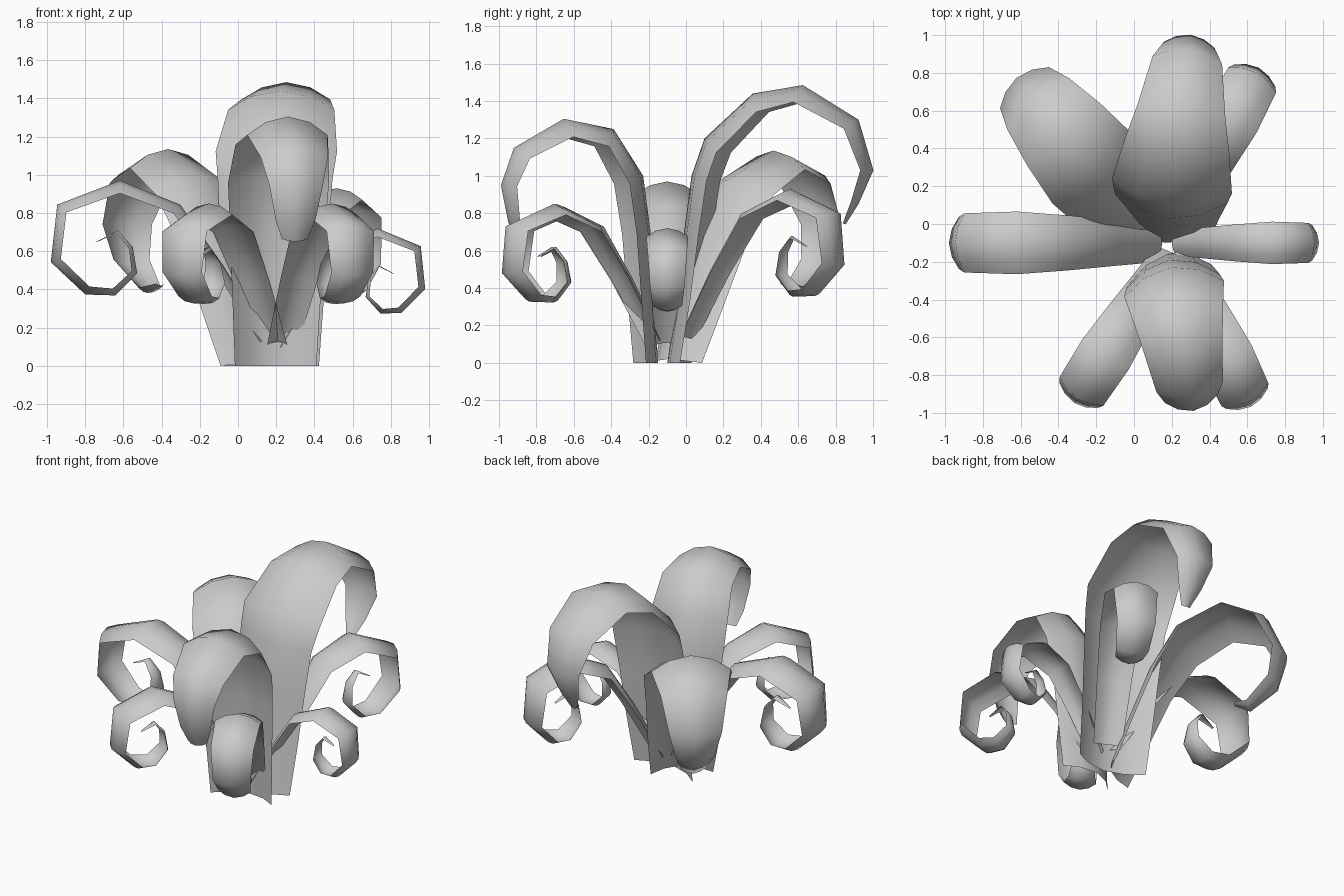
import bpy
import math
from mathutils import Vector

old = bpy.data.objects.get("Cube")
if old:
    bpy.data.objects.remove(old, do_unlink=True)

grey = bpy.data.materials.new("leaf_grey")
grey.use_nodes = True
COLOUR = (0.6, 0.6, 0.6, 1)
grey.diffuse_color = COLOUR
grey.node_tree.nodes["Principled BSDF"].inputs["Base Color"].default_value = COLOUR

# Midrib paths as (outward, up); the scroll is scaled for each small leaf
SCROLL = [(0, .15), (.2, .54), (.4, .87), (.68, 1), (.97, .87), (1, .56), (.84, .385),
          (.7, .38), (.6, .5), (.62, .64), (.69, .73), (.79, .67)]
TALL = [(-.05, 0), (0, .35), (.04, .7), (.08, 1), (.15, 1.2), (.41, 1.44), (.68, 1.485),
        (.98, 1.3), (1.06, 1.03), (.98, .85), (.91, .74)]
FRONT = [(.01, 0), (.03, .35), (.05, .7), (.09, 1), (.25, 1.25), (.52, 1.305), (.79, 1.15),
         (.86, .95), (.82, .75), (.77, .65)]
BROAD = [(0, .02), (.1, .3), (.25, .68), (.43, .98), (.74, 1.135), (1.02, 1.02), (1.14, .75),
         (1.08, .53), (.9, .38), (.8, .42)]
ACROSS = (-1, -.55, 0, .55, 1)


def width_at(t, base, tip, peak):
    """Relative leaf width: widens from the base to the peak, then narrows."""
    rise = base + (1 - base) * min(1, t / peak)
    fall = 1 - (1 - tip) * max(0, (t - peak) / (1 - peak)) ** 1.1
    return rise * fall


def leaf(name, path, root, angle, half, base, tip, peak, reach=1, height=1, arch=.4):
    """Sweep an arched open strip along a midrib path."""
    a = math.radians(angle)
    out = Vector((math.cos(a), math.sin(a), 0))
    side = Vector((-out.y, out.x, 0))
    up = Vector((0, 0, 1))
    start = Vector((*root, 0))
    rib = [start + out * (r * reach) + up * (z * height) for r, z in path]
    verts, faces = [], []
    last, n = len(rib) - 1, len(ACROSS)
    for i, p in enumerate(rib):
        d = (rib[min(i + 1, last)] - rib[max(i - 1, 0)]).normalized()
        under = out * d.z - up * d.dot(out)
        w = half * width_at(i / last, base, tip, peak)
        for s in ACROSS:
            v = p + side * (s * w) + under * (arch * w * s * s)
            v.z = max(v.z, 0)
            verts.append(v)
    for i in range(last):
        for j in range(n - 1):
            k = i * n + j
            faces.append((k, k + 1, k + n + 1, k + n))
    mesh = bpy.data.meshes.new(name)
    mesh.from_pydata(verts, [], faces)
    mesh.materials.append(grey)
    mesh.shade_smooth()
    obj = bpy.data.objects.new(name, mesh)
    bpy.context.collection.objects.link(obj)


# Large arching leaves
leaf("tall_back_leaf", TALL, (.17, -.05), 83, .32, .78, .1, .4)
leaf("tall_front_leaf", FRONT, (.18, -.14), -81, .27, .8, .25, .35, arch=.46)
leaf("broad_back_right_leaf", BROAD, (.11, -.1), 130, .285, .7, .1, .35)

# Small leaves ending in a scroll: name, root, angle, half width, reach, height
for name, root, angle, half, reach, height in (
        ("right_leaf", (.15, -.1), 180, .17, 1.13, .97),
        ("left_leaf", (.2, -.1), 0, .115, .78, .72),
        ("front_right_leaf", (.2, -.15), -123, .15, .95, .85),
        ("front_left_leaf", (.22, -.15), -64, .15, .91, .85),
        ("back_left_leaf", (.21, -.02), 62, .155, .96, .93)):
    leaf(name, SCROLL, root, angle, half, .6, .05, .29, reach, height)
